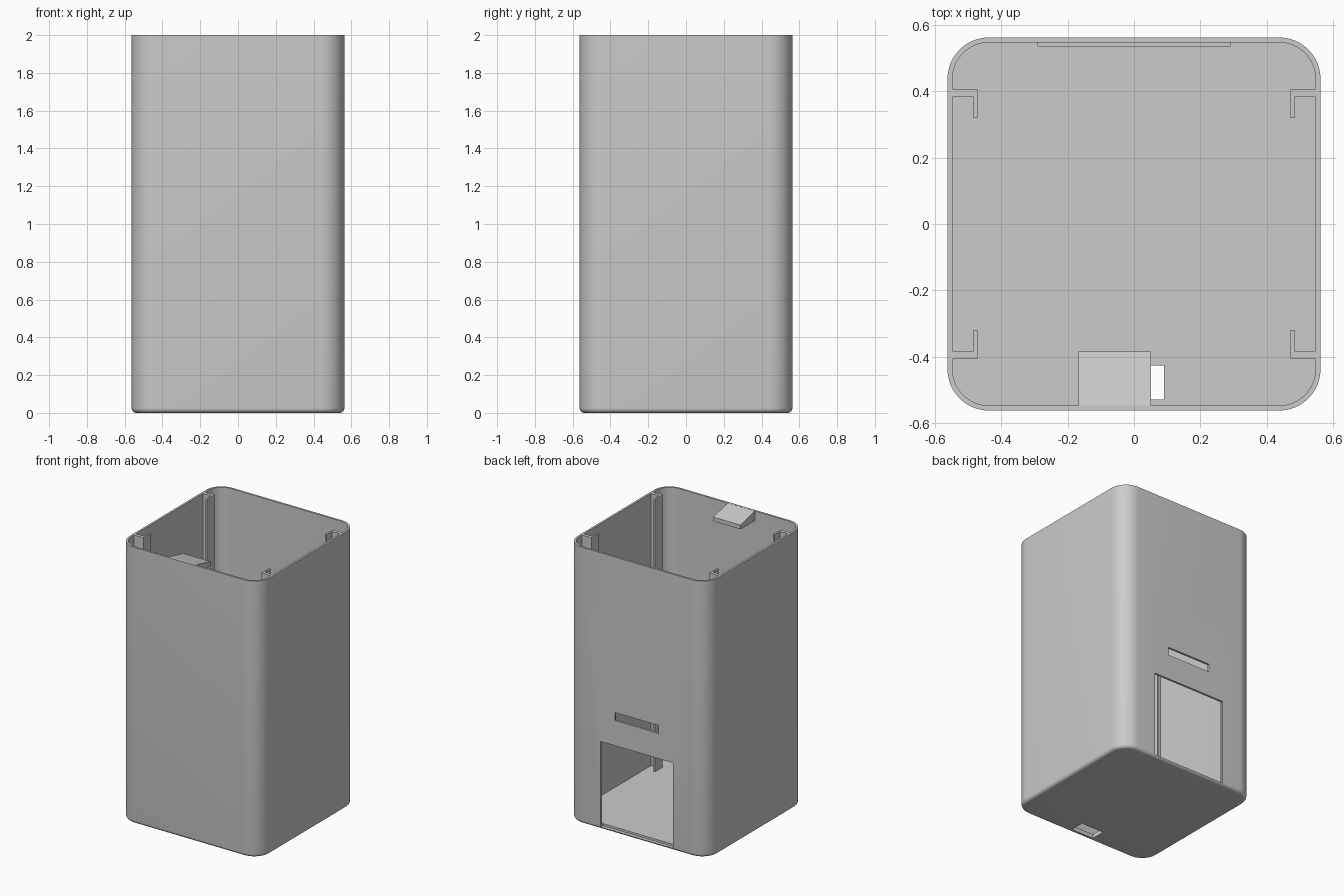
import bpy, bmesh, math

cube = bpy.data.objects.get("Cube")
if cube:
    bpy.data.objects.remove(cube, do_unlink=True)

HALF, RADIUS, WALL, HEIGHT = 0.563, 0.125, 0.015, 2.0
FLOOR, FILLET = 0.03, 0.025
INNER = HALF - WALL

grey = bpy.data.materials.new("grey plastic")
grey.use_nodes = True
colour = (0.6, 0.6, 0.6, 1)
grey.diffuse_color = colour
grey.node_tree.nodes["Principled BSDF"].inputs["Base Color"].default_value = colour


def make_object(name, bm):
    bmesh.ops.recalc_face_normals(bm, faces=bm.faces)
    mesh = bpy.data.meshes.new(name)
    bm.to_mesh(mesh)
    bm.free()
    obj = bpy.data.objects.new(name, mesh)
    bpy.context.collection.objects.link(obj)
    mesh.materials.append(grey)
    return obj


def prism(name, outline, direction):
    """Extrude a closed outline of 3D points along a direction."""
    bm = bmesh.new()
    face = bm.faces.new([bm.verts.new(p) for p in outline])
    grown = bmesh.ops.extrude_face_region(bm, geom=[face])
    moved = [v for v in grown["geom"] if isinstance(v, bmesh.types.BMVert)]
    bmesh.ops.translate(bm, verts=moved, vec=direction)
    return make_object(name, bm)


def block(name, x0, x1, y0, y1, z0, z1):
    base = [(x0, y0, z0), (x1, y0, z0), (x1, y1, z0), (x0, y1, z0)]
    return prism(name, base, (0, 0, z1 - z0))


def rounded_loop(bm, inset, z, steps=12):
    """Ring of vertices around a rounded square."""
    centre, r = HALF - RADIUS, RADIUS - inset
    ring = []
    for corner, (sx, sy) in enumerate([(1, 1), (-1, 1), (-1, -1), (1, -1)]):
        for i in range(steps + 1):
            a = math.pi / 2 * (corner + i / steps)
            ring.append(bm.verts.new((sx * centre + r * math.cos(a),
                                      sy * centre + r * math.sin(a), z)))
    return ring


# Open-topped shell: filleted base, outer wall, rim, inner wall, floor
bm = bmesh.new()
levels = []
for i in range(7):
    a = math.pi / 2 * i / 6
    levels.append((FILLET * (1 - math.sin(a)), FILLET * (1 - math.cos(a))))
levels += [(0, HEIGHT), (WALL, HEIGHT), (WALL, FLOOR)]
rings = [rounded_loop(bm, inset, z) for inset, z in levels]
for low, high in zip(rings, rings[1:]):
    for i in range(len(low)):
        j = (i + 1) % len(low)
        bm.faces.new((low[i], low[j], high[j], high[i]))
bm.faces.new(rings[0])
bm.faces.new(rings[-1])
shell = make_object("shell", bm)

# Back doorway, back slot and floor opening
cutters = [
    block("doorway_cutter", -0.29, 0.29, 0.535, 0.7, 0.015, 0.635),
    block("slot_cutter", -0.175, 0.175, 0.5, 0.7, 0.817, 0.875),
    block("floor_cutter", -0.09, 0.09, -0.53, -0.427, -0.1, 0.1),
]
bpy.context.view_layer.objects.active = shell
for cutter in cutters:
    cutter.hide_render = True
    mod = shell.modifiers.new("cut", 'BOOLEAN')
    mod.operation = 'DIFFERENCE'
    mod.solver = 'EXACT'
    mod.object = cutter
    bpy.ops.object.modifier_apply(modifier=mod.name)
    bpy.data.objects.remove(cutter, do_unlink=True)
bpy.ops.object.select_all(action='DESELECT')
shell.select_set(True)
bpy.ops.object.shade_smooth_by_angle(angle=math.radians(30))

# L-shaped guide rails, one near each corner
for side, sx in (("left", 1), ("right", -1)):
    for end, sy in (("back", 1), ("front", -1)):
        profile = [(INNER + 0.003, 0.407), (0.472, 0.407), (0.472, 0.32),
                   (0.484, 0.32), (0.484, 0.383), (INNER + 0.003, 0.383)]
        prism(f"{end}_{side}_rail",
              [(sx * x, sy * y, FLOOR - 0.003) for x, y in profile],
              (0, 0, HEIGHT - FLOOR + 0.003))

# Sloping catch at the top of the front wall
catch = [(-INNER - 0.003, HEIGHT), (-0.385, 1.96), (-0.385, 1.93), (-INNER - 0.003, 1.93)]
prism("front_catch", [(-0.167, y, z) for y, z in catch], (0.218, 0, 0))
